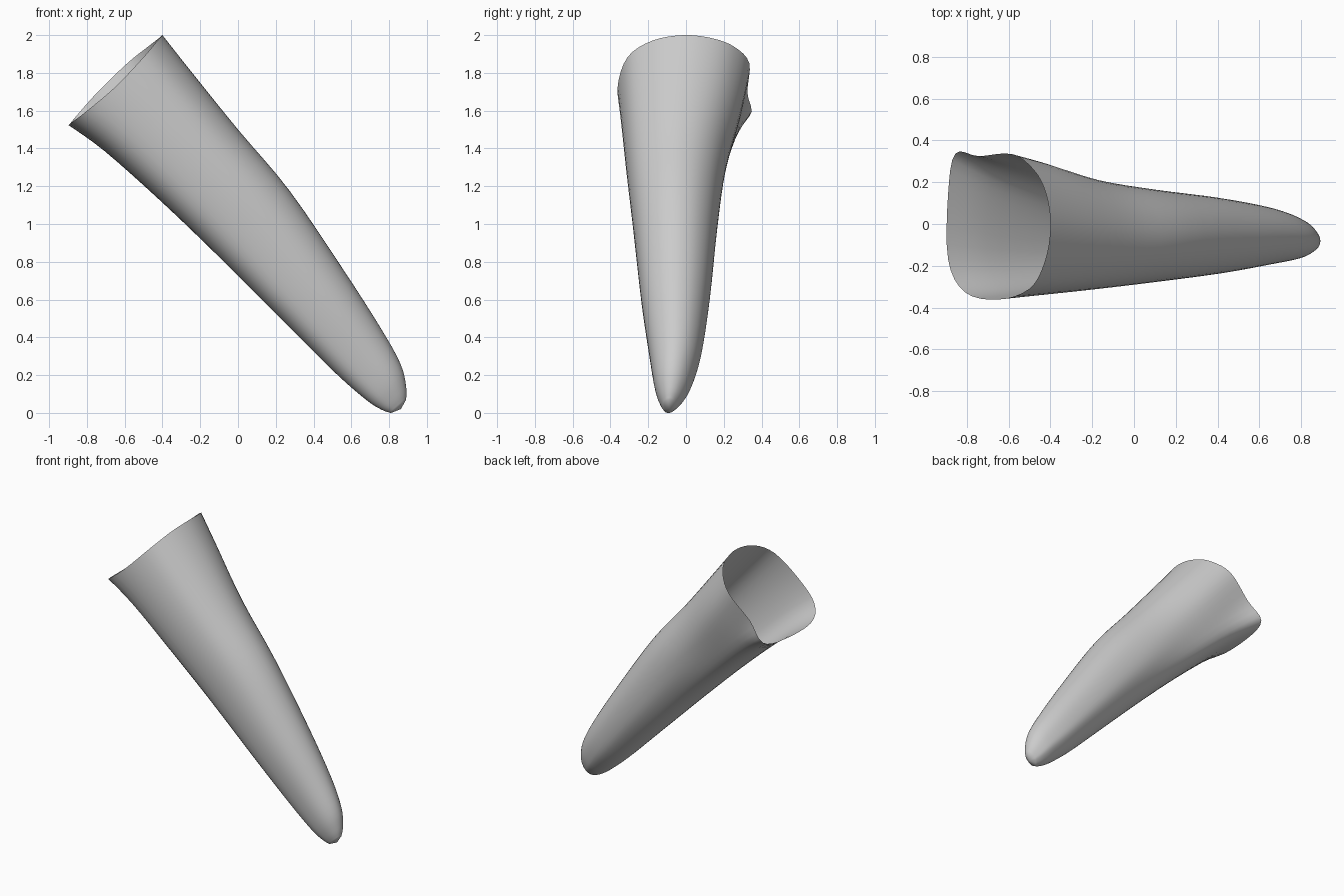
import bpy, bmesh, math
from mathutils import Vector

if "Cube" in bpy.data.objects:
    bpy.data.objects.remove(bpy.data.objects["Cube"])

# Stations down the horn: low edge x,z / high edge x,z / y min / y max / how folded the section is
STATIONS = [
    (-.89, 1.53, -.40, 2.00, -.362, .335, 1.0),
    (-.70, 1.39, -.25, 1.81, -.345, .290, .75),
    (-.40, 1.12, .00, 1.50, -.315, .210, .5),
    (-.10, .83, .27, 1.18, -.280, .165, .25),
    (.25, .48, .55, .77, -.238, .125, .15),
    (.52, .21, .755, .45, -.195, .080, .05),
    (.68, .07, .86, .26, -.168, .030, 0),
    (.76, .018, .890, .14, -.142, -.015, 0),
    (.81, 0, .890, .07, -.120, -.055, 0),
]
# Sections: s runs low edge to high edge, t runs front to back
FOLDED = [(1, 0), (.92, .45), (.70, .78), (.30, 1), (-.35, .97), (-.84, .95),
          (-1, .45), (-1, -.45), (-.70, -.90), (-.10, -1), (.55, -.85), (.88, -.48)]
ROUND = [(math.cos(math.tau * i / 12), math.sin(math.tau * i / 12)) for i in range(12)]
ROUND[4], ROUND[5] = (-.38, .94), (-.80, .52)    # flattened underside of the back
ROUND[7], ROUND[8] = (-.95, -.52), (-.62, -.90)  # fuller underside of the front
SUB = 4


def catmull(p0, p1, p2, p3, t):
    return 0.5 * (2 * p1 + (p2 - p0) * t + (2 * p0 - 5 * p1 + 4 * p2 - p3) * t * t
                  + (3 * p1 - p0 - 3 * p2 + p3) * t ** 3)


def smooth(points, closed):
    n = len(points)
    pick = (lambda i: points[i % n]) if closed else (lambda i: points[max(0, min(n - 1, i))])
    out = [catmull(pick(i - 1), pick(i), pick(i + 1), pick(i + 2), k / SUB)
           for i in range(n if closed else n - 1) for k in range(SUB)]
    return out if closed else out + [points[-1]]


def section(lx, lz, hx, hz, y0, y1, fold):
    low, high = Vector((lx, 0, lz)), Vector((hx, 0, hz))
    ring = []
    for f, r in zip(FOLDED, ROUND):
        s, t = Vector(r).lerp(Vector(f), fold)
        p = low.lerp(high, (s + 1) / 2)
        p.y = (y0 + y1) / 2 + t * (y1 - y0) / 2
        ring.append(p)
    return ring


rings = [section(*st) for st in STATIONS]
# Rim: back side reaches a little further out than the front, with a small flared corner
for p in rings[0]:
    p += Vector((-.66, 0, .75)) * .07 * p.y * max(0, 1 - ((p.x + .645) / .245) ** 2)
rings[0][5].y += .02
rows = [smooth(list(r), True) for r in zip(*[smooth(list(c), False) for c in zip(*rings)])]

# Open shell lofted through the rows
bm = bmesh.new()
grid = [[bm.verts.new(p) for p in row] for row in rows]
n = len(grid[0])
for a, b in zip(grid, grid[1:]):
    for i in range(n):
        j = (i + 1) % n
        bm.faces.new((a[i], a[j], b[j], b[i]))
# Rounded closed tip
tip = bm.verts.new((.862, -.088, .02))
for i in range(n):
    bm.faces.new((grid[-1][i], grid[-1][(i + 1) % n], tip))
bmesh.ops.recalc_face_normals(bm, faces=bm.faces)
if sum(f.normal.dot(f.calc_center_median() - Vector((0, -.05, 1.05))) for f in bm.faces) < 0:
    bmesh.ops.reverse_faces(bm, faces=bm.faces)
mesh = bpy.data.meshes.new("horn_shell")
bm.to_mesh(mesh)
bm.free()
horn = bpy.data.objects.new("horn_shell", mesh)
bpy.context.collection.objects.link(horn)
for p in mesh.polygons:
    p.use_smooth = True
